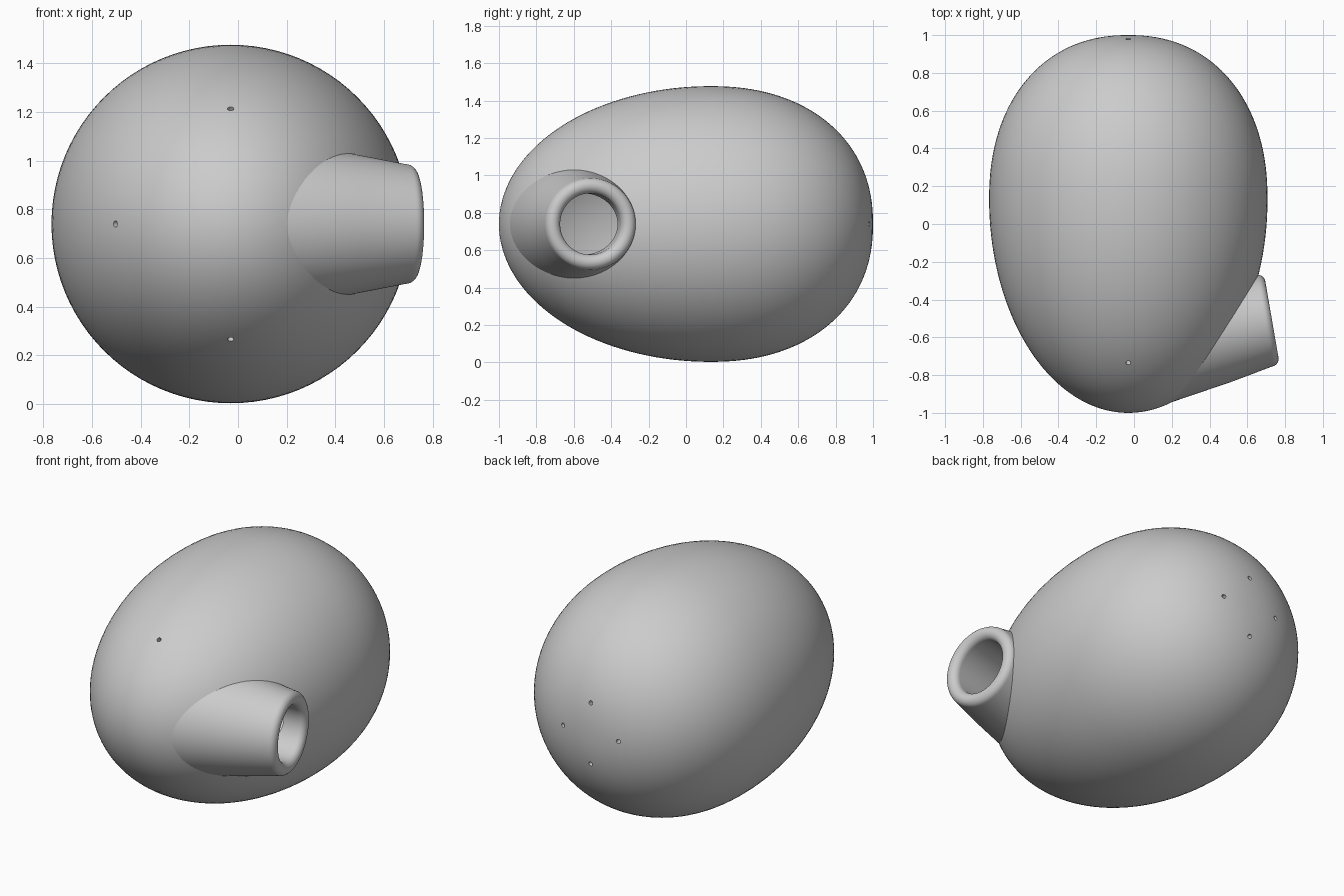
import bpy, bmesh, math
from mathutils import Matrix, Vector

if "Cube" in bpy.data.objects:
    bpy.data.objects.remove(bpy.data.objects["Cube"])

CX, CZ, R = -0.03, 0.74, 0.737      # body axis and largest radius
Y0, FRONT, BACK = 0.13, 1.13, 0.87  # widest station, lengths to the poles


def place(origin, axis):
    """Frame with local z along the axis."""
    return Matrix.Translation(origin) @ Vector(axis).to_track_quat('Z', 'Y').to_matrix().to_4x4()


def lathe(name, profile, frame, closed=False, sides=96):
    """Turn a (radius, height) profile around the frame's z axis."""
    bm = bmesh.new()
    rings = []
    for i in range(sides):
        a = 2 * math.pi * i / sides
        rings.append([bm.verts.new((r * math.cos(a), r * math.sin(a), h)) for r, h in profile])
    n = len(profile)
    for i in range(sides):
        p, q = rings[i], rings[(i + 1) % sides]
        for j in range(n if closed else n - 1):
            k = (j + 1) % n
            bm.faces.new((p[j], q[j], q[k], p[k]))
    bmesh.ops.remove_doubles(bm, verts=bm.verts, dist=1e-5)
    bmesh.ops.recalc_face_normals(bm, faces=bm.faces)
    bm.transform(frame)
    me = bpy.data.meshes.new(name)
    bm.to_mesh(me)
    bm.free()
    ob = bpy.data.objects.new(name, me)
    bpy.context.collection.objects.link(ob)
    return ob


def rod(name, radius, lo, hi, frame, sides):
    return lathe(name, [(0, lo), (radius, lo), (radius, hi), (0, hi)], frame, sides=sides)


def egg(name, wall):
    """Egg around the y axis, inset by the wall thickness."""
    prof, n = [], 36
    for i in range(-n, n + 1):
        t = abs(i) / n * math.pi / 2
        e = 1.0 if i < 0 else 2 / 2.2    # the back half is a little fuller
        length = FRONT if i < 0 else BACK
        r = (R - wall) * max(math.cos(t), 0) ** e if abs(i) < n else 0
        prof.append((r, math.copysign((length - wall) * math.sin(t) ** e, i)))
    return lathe(name, prof, place((CX, Y0, CZ), (0, 1, 0)))


def cut(ob, cutters):
    for c in cutters:
        m = ob.modifiers.new("cut", 'BOOLEAN')
        m.operation, m.solver, m.object = 'DIFFERENCE', 'EXACT', c
        bpy.context.view_layer.objects.active = ob
        bpy.ops.object.modifier_apply(modifier=m.name)


# hollow egg body
body = egg("body", 0)
cavity = egg("cavity_cutter", 0.06)

# tapered mouthpiece tube with a rounded lip
tilt = math.radians(9.8)
mouth = place((0.73, -0.505, CZ), (math.cos(tilt), math.sin(tilt), 0))
lip = [(0.205 - 0.041 * math.cos(a), -0.041 + 0.041 * math.sin(a))
       for a in (math.pi * i / 14 for i in range(15))]
tube = [(0.164, -0.75)] + lip + [(0.29, -0.27), (0.345, -0.62), (0.345, -0.75)]
mouthpiece = lathe("mouthpiece", tube, mouth, closed=True)
bore = rod("bore_cutter", 0.178, -0.8, 0.1, mouth, 64)

# small round holes: three near the front, four around the back pole
cutters = [cavity, bore]


def hole(angle, r, y, slope):
    u = Vector((math.cos(angle), 0, math.sin(angle)))
    pos = Vector((CX, y, CZ)) + u * r
    cutters.append(rod("hole_cutter", 0.013, -0.12, 0.06, place(pos, u + Vector((0, slope, 0))), 16))


for k in (1, 2, 3):
    hole(k * math.pi / 2, 0.474, -0.735, -0.78)
for k in range(4):
    hole(k * math.pi / 2, 0.19, 0.98, 4.0)

cut(body, cutters)
cut(mouthpiece, [cavity])

for c in cutters:
    bpy.data.objects.remove(c, do_unlink=True)

# smooth shading with crisp hole edges
for ob in (body, mouthpiece):
    bpy.ops.object.select_all(action='DESELECT')
    ob.select_set(True)
    bpy.context.view_layer.objects.active = ob
    bpy.ops.object.shade_smooth_by_angle(angle=math.radians(35))
